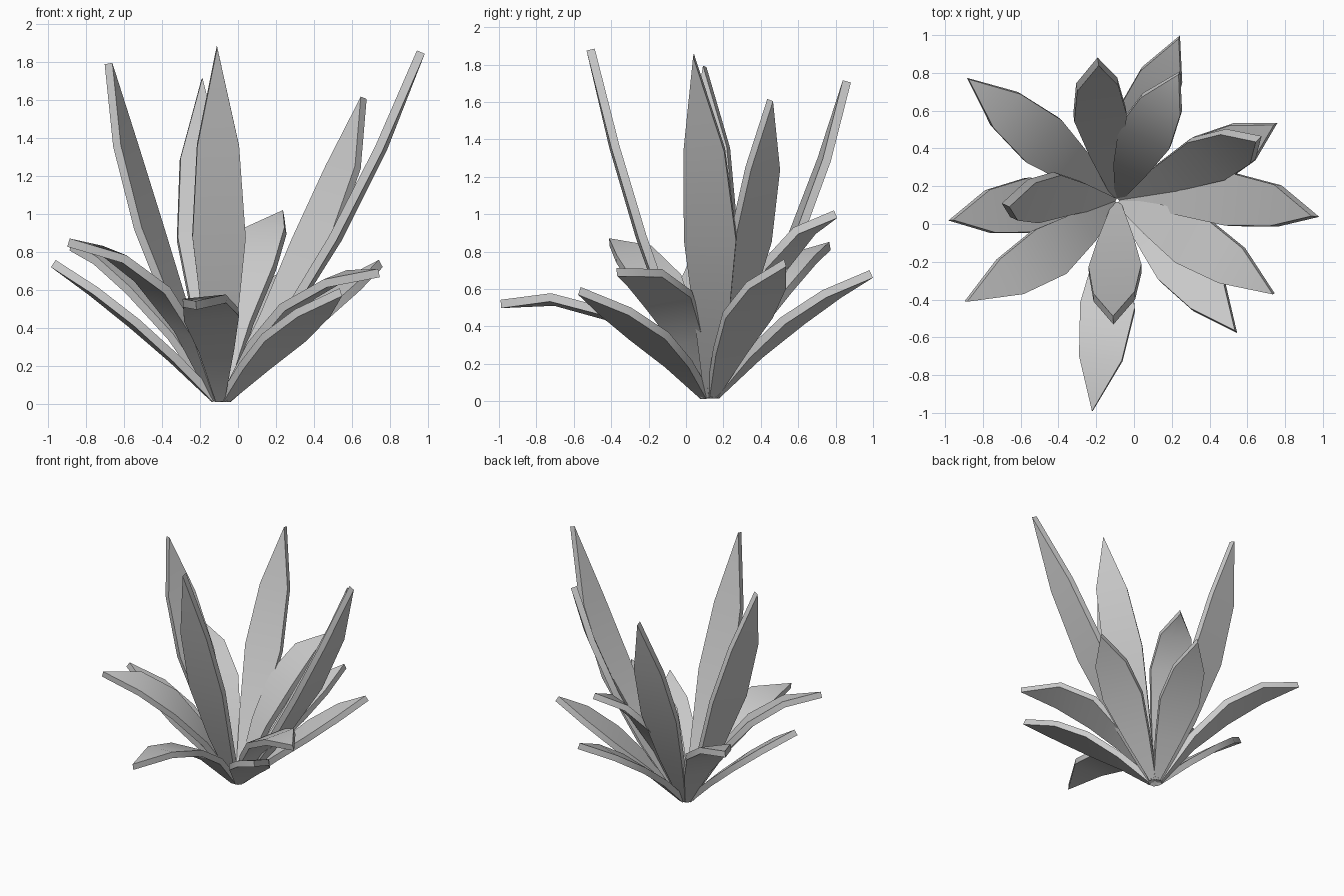
import bpy
from math import radians
from mathutils import Vector

if "Cube" in bpy.data.objects:
    bpy.data.objects.remove(bpy.data.objects["Cube"])

UP = Vector((0, 0, 1))
HEART = Vector((-0.09, 0.125, 0.03))      # point where all the leaves meet
WIDTHS = (0.045, 0.18, 0.28, 0.22, 0.0)   # leaf width from root to tip


def leaf(name, mid, tip, across=None, scale=1.0):
    """Bent, pointed leaf plate of constant thickness."""
    mid, tip = Vector(mid), Vector(tip)
    out = Vector((tip.x - HEART.x, tip.y - HEART.y, 0)).normalized()
    root = HEART + out * 0.03
    side = Vector(across).normalized() if across else UP.cross(out)
    verts, faces = [], []
    for i, w in enumerate(WIDTHS):
        t = i / 4
        c = (root * (2 * (t - .5) * (t - 1)) + mid * (4 * t * (1 - t))
             + tip * (2 * t * (t - .5)))
        if w:
            h = side * (w * scale / 2)
            verts += [c - h, c + h]
        else:
            verts.append(c)
    for a in (0, 2, 4):
        faces.append((a, a + 1, a + 3, a + 2))
    faces.append((6, 7, 8))
    mesh = bpy.data.meshes.new(name)
    mesh.from_pydata(verts, [], faces)
    obj = bpy.data.objects.new(name, mesh)
    bpy.context.collection.objects.link(obj)
    mod = obj.modifiers.new("thickness", 'SOLIDIFY')
    mod.thickness = 0.045
    mod.offset = 0
    # Smooth along the blade, sharp at the rim
    bpy.ops.object.select_all(action='DESELECT')
    obj.select_set(True)
    bpy.context.view_layer.objects.active = obj
    bpy.ops.object.modifier_apply(modifier=mod.name)
    bpy.ops.object.shade_smooth_by_angle(angle=radians(35))


# Tall inner leaves: middle point, tip, optional cross direction
tall = [
    ((-0.465, 0.14, 0.92), (-0.68, 0.10, 1.79), (0.42, 0.9, 0)),
    ((-0.18, 0.58, 0.87), (-0.19, 0.86, 1.71), None),
    ((-0.10, -0.24, 0.88), (-0.11, -0.51, 1.88), (1, 0.05, 0)),
    ((0.395, 0.345, 0.86), (0.66, 0.45, 1.61), (-0.7, 0.7, 0)),
    ((0.51, 0.13, 0.87), (0.96, 0.04, 1.85), (0.1, 1, 0)),
]
for i, (m, t, a) in enumerate(tall):
    leaf(f"tall_leaf_{i + 1}", m, t, a)

# Low spreading leaves
low = [
    ((0.06, 0.47, 0.72), (0.24, 0.80, 1.00), (0.9, -0.4, 0)),
    ((0.06, 0.57, 0.43), (0.24, 0.99, 0.68), None),
    ((0.38, 0.33, 0.46), (0.75, 0.53, 0.74), (-0.5, 0.85, 0.0)),
    ((0.31, -0.09, 0.54), (0.74, -0.37, 0.69), (0.5, 0.75, 0.2)),
    ((0.24, -0.20, 0.35), (0.54, -0.57, 0.59), None),
    ((-0.14, -0.44, 0.47), (-0.22, -0.99, 0.52), (1, -0.1, 0.1)),
    ((-0.45, -0.15, 0.63), (-0.89, -0.41, 0.85), (-0.5, 0.75, 0.2)),
    ((-0.55, 0.10, 0.43), (-0.97, 0.02, 0.74), None),
    ((-0.485, 0.445, 0.60), (-0.88, 0.77, 0.83), None),
]
for i, (m, t, a) in enumerate(low):
    leaf(f"low_leaf_{i + 1}", m, t, a, 1.04)
